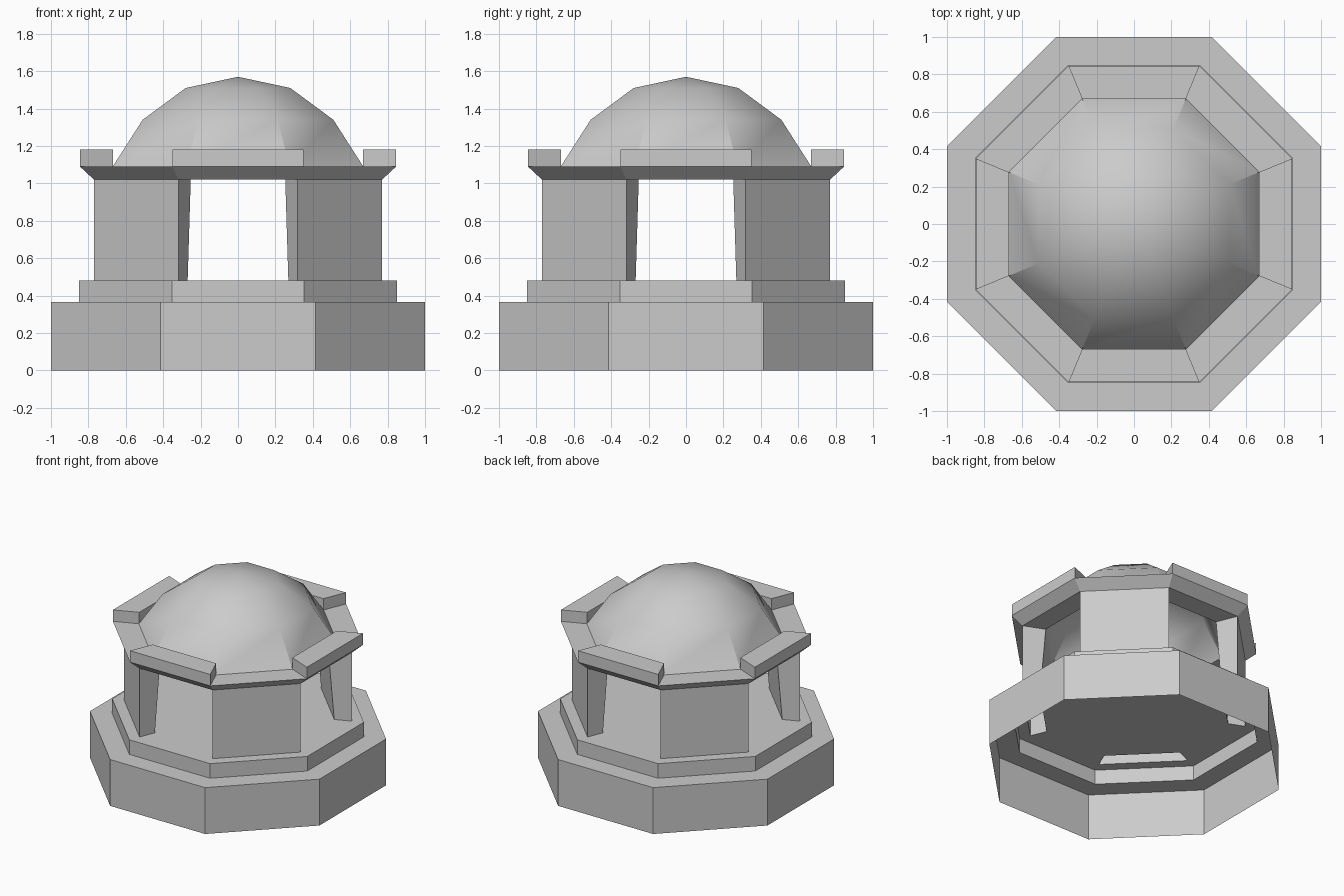
import bpy, bmesh
from math import cos, sin, radians

if "Cube" in bpy.data.objects:
    bpy.data.objects.remove(bpy.data.objects["Cube"], do_unlink=True)

stone = bpy.data.materials.new("grey_stone")
stone.use_nodes = True
GREY = (0.6, 0.6, 0.6, 1)
stone.diffuse_color = GREY
stone.node_tree.nodes["Principled BSDF"].inputs["Base Color"].default_value = GREY

ALL = range(8)
OPEN_SIDES = range(0, 8, 2)    # front, back, left, right
WALL_SIDES = range(1, 8, 2)    # diagonals


def sweep(name, runs, smooth=False):
    """Sweep (apothem, height) profiles round the chosen sides of an octagon.
    runs: list of (profile, sides, capped ends)."""
    bm = bmesh.new()
    for profile, sides, capped in runs:
        for k in sides:
            ends = []
            for angle in (45 * k - 22.5, 45 * k + 22.5):
                a = radians(angle)
                s = 1 / cos(radians(22.5))
                ends.append([bm.verts.new((r * s * cos(a), r * s * sin(a), z))
                             for r, z in profile])
            p, q = ends
            for i in range(len(profile) - 1):
                bm.faces.new((p[i], q[i], q[i + 1], p[i + 1]))
            if capped:
                bm.faces.new(p)
                bm.faces.new(q[::-1])
    bmesh.ops.remove_doubles(bm, verts=bm.verts, dist=0.0005)
    mesh = bpy.data.meshes.new(name)
    bm.to_mesh(mesh)
    bm.free()
    mesh.materials.append(stone)
    ob = bpy.data.objects.new(name, mesh)
    bpy.context.collection.objects.link(ob)
    if smooth:
        bpy.ops.object.select_all(action='DESELECT')
        ob.select_set(True)
        bpy.context.view_layer.objects.active = ob
        bpy.ops.object.shade_smooth_by_angle(angle=radians(30))
    return ob


FLOOR, EAVE, LEDGE = 0.48, 1.02, 1.09

# Stepped base, open below, with the floor cut out under the hollow walls
sweep("stepped_base", [
    ([(1, 0), (1, 0.365), (0.85, 0.365), (0.85, FLOOR), (0.77, FLOOR)], ALL, False),
    ([(0.77, FLOOR), (0.65, FLOOR)], OPEN_SIDES, False),
    ([(0.65, FLOOR), (0, FLOOR)], ALL, False)])

# Four diagonal walls
sweep("corner_walls", [
    ([(0.77, FLOOR), (0.77, EAVE), (0.61, EAVE), (0.65, FLOOR)], WALL_SIDES, True)])

# Flared ledge above the walls
sweep("flared_ledge", [
    ([(0.61, EAVE), (0.77, EAVE), (0.845, LEDGE), (0.67, LEDGE)], ALL, False)])

# Parapets over the four openings
sweep("parapets", [
    ([(0.845, LEDGE), (0.845, 1.18), (0.667, 1.18), (0.667, LEDGE)], OPEN_SIDES, True)])

# Faceted dome and its inner lining
sweep("dome", [
    ([(0.67, LEDGE), (0.51, 1.34), (0.28, 1.51), (0, 1.57)], ALL, False)], True)
sweep("dome_lining", [
    ([(0, 1.52), (0.27, 1.46), (0.48, 1.29), (0.61, EAVE)], ALL, False)], True)
